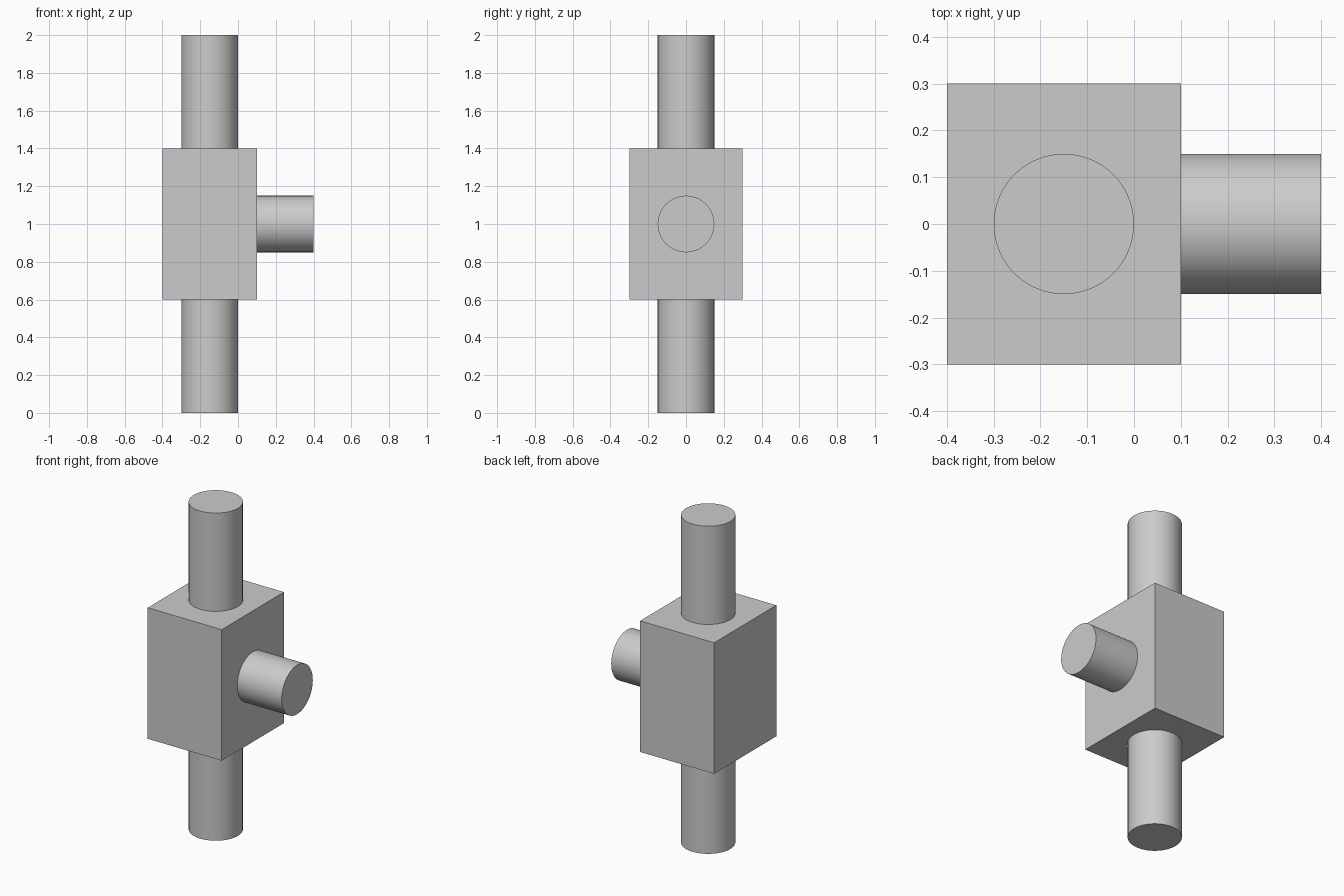
import bpy
import math

cube = bpy.data.objects.get("Cube")
if cube:
    bpy.data.objects.remove(cube, do_unlink=True)

# Single plain grey
GREY = (0.6, 0.6, 0.6, 1.0)
grey = bpy.data.materials.new("plain grey")
grey.use_nodes = True
grey.diffuse_color = GREY
bsdf = next(n for n in grey.node_tree.nodes if n.type == "BSDF_PRINCIPLED")
bsdf.inputs["Base Color"].default_value = GREY

RADIUS = 0.15
AXIS_X = -0.15   # shared axis of body and vertical pipes
SINK = 0.02      # how far each pipe runs into the body


def finish(name):
    obj = bpy.context.object
    obj.name = name
    obj.data.materials.append(grey)
    return obj


def pipe(name, length, centre, tilt=0.0):
    bpy.ops.mesh.primitive_cylinder_add(
        vertices=64, radius=RADIUS, depth=length,
        location=centre, rotation=(0, tilt, 0))
    bpy.ops.object.shade_smooth_by_angle(angle=math.radians(30))
    return finish(name)


# Block body
bpy.ops.mesh.primitive_cube_add(size=1, location=(AXIS_X, 0, 1))
body = finish("valve_body")
body.scale = (0.5, 0.6, 0.8)

# Vertical pipes above and below the body
for name, side in (("upper_pipe", 1), ("lower_pipe", -1)):
    length = 0.6 + SINK
    pipe(name, length, (AXIS_X, 0, 1 + side * (1 - length / 2)))

# Side outlet towards +x
length = 0.3 + SINK
pipe("side_outlet", length, (0.4 - length / 2, 0, 1), math.pi / 2)
